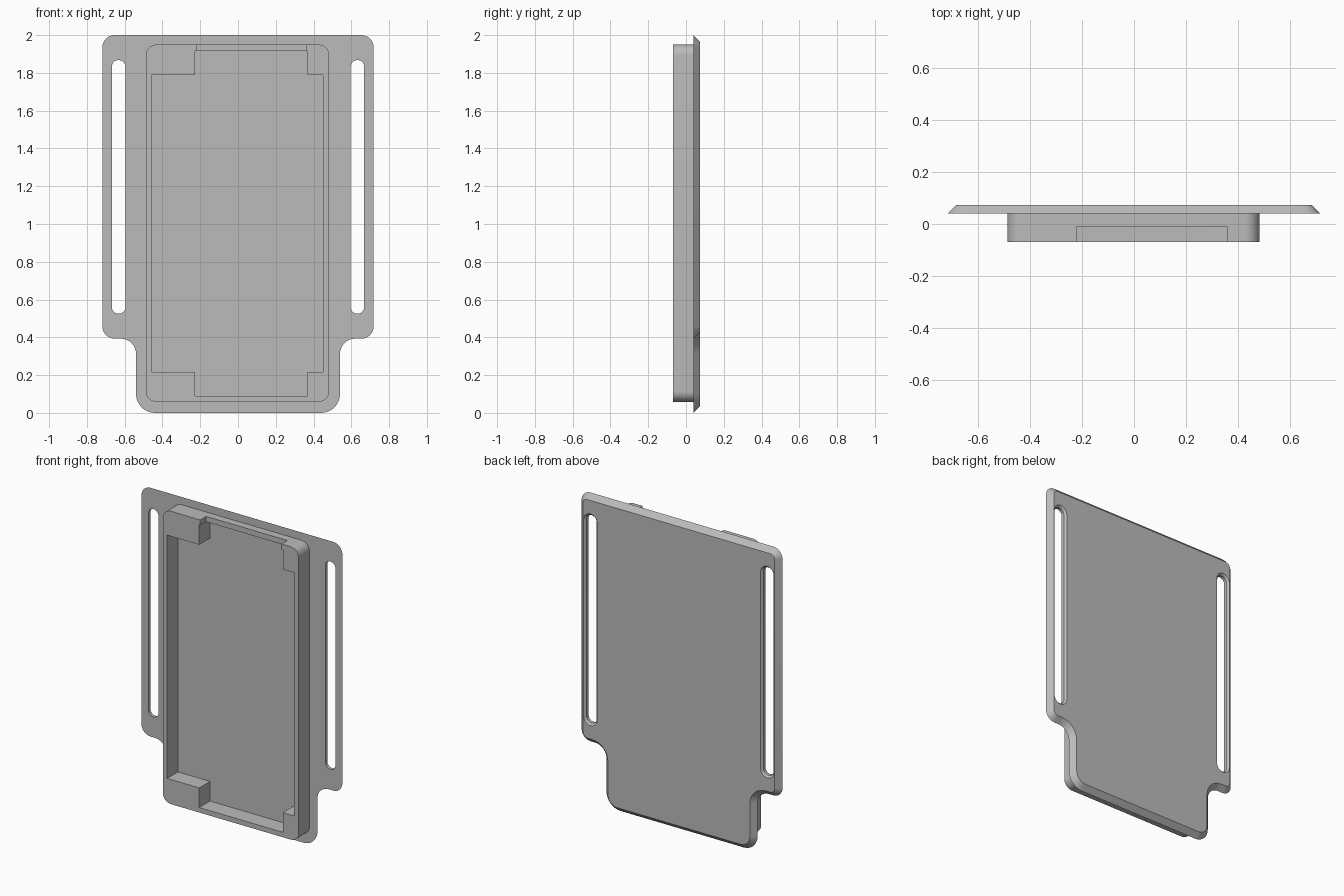
import bpy, bmesh, math
from mathutils import Vector

cube = bpy.data.objects.get("Cube")
if cube:
    bpy.data.objects.remove(cube, do_unlink=True)

grey = bpy.data.materials.new("plain grey")
grey.use_nodes = True
COLOUR = (0.5, 0.5, 0.5, 1)
grey.diffuse_color = COLOUR
grey.node_tree.nodes["Principled BSDF"].inputs["Base Color"].default_value = COLOUR

FRONT, SEAT, BACK = -0.07, 0.04, 0.073   # depths of rim, plate face and plate back


def outline(corners, inset=0.0, steps=8):
    """Rounded counter-clockwise outline from (x, z, radius) corners, moved inwards."""
    pts = []
    for i, (x, z, r) in enumerate(corners):
        p = Vector((x, z))
        a = (p - Vector(corners[i - 1][:2])).normalized()
        b = (Vector(corners[(i + 1) % len(corners)][:2]) - p).normalized()
        p += inset * Vector((-a.y - b.y, a.x + b.x))
        if r == 0:
            pts.append(p)
            continue
        r += -inset if a.cross(b) > 0 else inset
        centre = p + r * (b - a)
        for k in range(steps + 1):
            t = math.pi / 2 * k / steps
            pts.append(centre + r * (a * math.sin(t) - b * math.cos(t)))
    return pts


def loft(name, corners, rings):
    """Solid through (depth, inset) copies of one outline."""
    bm = bmesh.new()
    loops = [[bm.verts.new((p.x, y, p.y)) for p in outline(corners, d)] for y, d in rings]
    for low, high in zip(loops, loops[1:]):
        for i in range(len(low)):
            bm.faces.new((low[i - 1], low[i], high[i], high[i - 1]))
    bm.faces.new(loops[0])
    bm.faces.new(loops[-1])
    bmesh.ops.recalc_face_normals(bm, faces=bm.faces)
    mesh = bpy.data.meshes.new(name)
    bm.to_mesh(mesh)
    bm.free()
    mesh.materials.append(grey)
    ob = bpy.data.objects.new(name, mesh)
    bpy.context.collection.objects.link(ob)
    return ob


def rect(x0, x1, z0, z1, r=0.0):
    return [(x0, z0, r), (x1, z0, r), (x1, z1, r), (x0, z1, r)]


def cut(ob, cutter):
    mod = ob.modifiers.new("cut", 'BOOLEAN')
    mod.operation, mod.solver, mod.object = 'DIFFERENCE', 'EXACT', cutter
    bpy.context.view_layer.objects.active = ob
    bpy.ops.object.modifier_apply(modifier=mod.name)
    bpy.data.objects.remove(cutter, do_unlink=True)


# Backing plate with a narrower lower tab and a sloped edge
half = [(0.54, 0, 0.1), (0.54, 0.393, 0.08), (0.718, 0.393, 0.065), (0.718, 2, 0.065)]
plate_shape = half + [(-x, z, r) for x, z, r in reversed(half)]
plate = loft("backing_plate", plate_shape, [(SEAT, 0), (BACK, BACK - SEAT)])

# Strap slots, opened out slightly at the back
flare = 0.012
for side in (-1, 1):
    x = side * 0.632
    slot = loft("slot_cutter", rect(x - 0.036, x + 0.036, 0.525, 1.868, 0.0358),
                [(SEAT - 0.02, 0), (BACK - flare, 0), (BACK + 0.01, -flare - 0.01)])
    cut(plate, slot)

# Raised rim of the tray
rim = loft("tray_rim", rect(-0.488, 0.483, 0.058, 1.95, 0.057), [(FRONT, 0), (SEAT + 0.005, 0)])

# Pocket that leaves a solid block in each corner
x0, x1, n0, n1 = -0.457, 0.451, -0.228, 0.369
z0, z1, m0, m1 = 0.09, 1.915, 0.217, 1.788
pocket = [(n0, z0), (n1, z0), (n1, m0), (x1, m0), (x1, m1), (n1, m1),
          (n1, z1), (n0, z1), (n0, m1), (x0, m1), (x0, m0), (n0, m0)]
cut(rim, loft("pocket_cutter", [(x, z, 0) for x, z in pocket], [(FRONT - 0.05, 0), (SEAT + 0.05, 0)]))

# Shallow opening through the top wall
cut(rim, loft("opening_cutter", rect(-0.221, 0.359, 1.88, 2.05), [(FRONT - 0.05, 0), (-0.01, 0)]))

# Smooth the rounded corners, keep the edges crisp
for ob in (plate, rim):
    bpy.ops.object.select_all(action='DESELECT')
    ob.select_set(True)
    bpy.context.view_layer.objects.active = ob
    bpy.ops.object.shade_smooth_by_angle(angle=math.radians(30))
